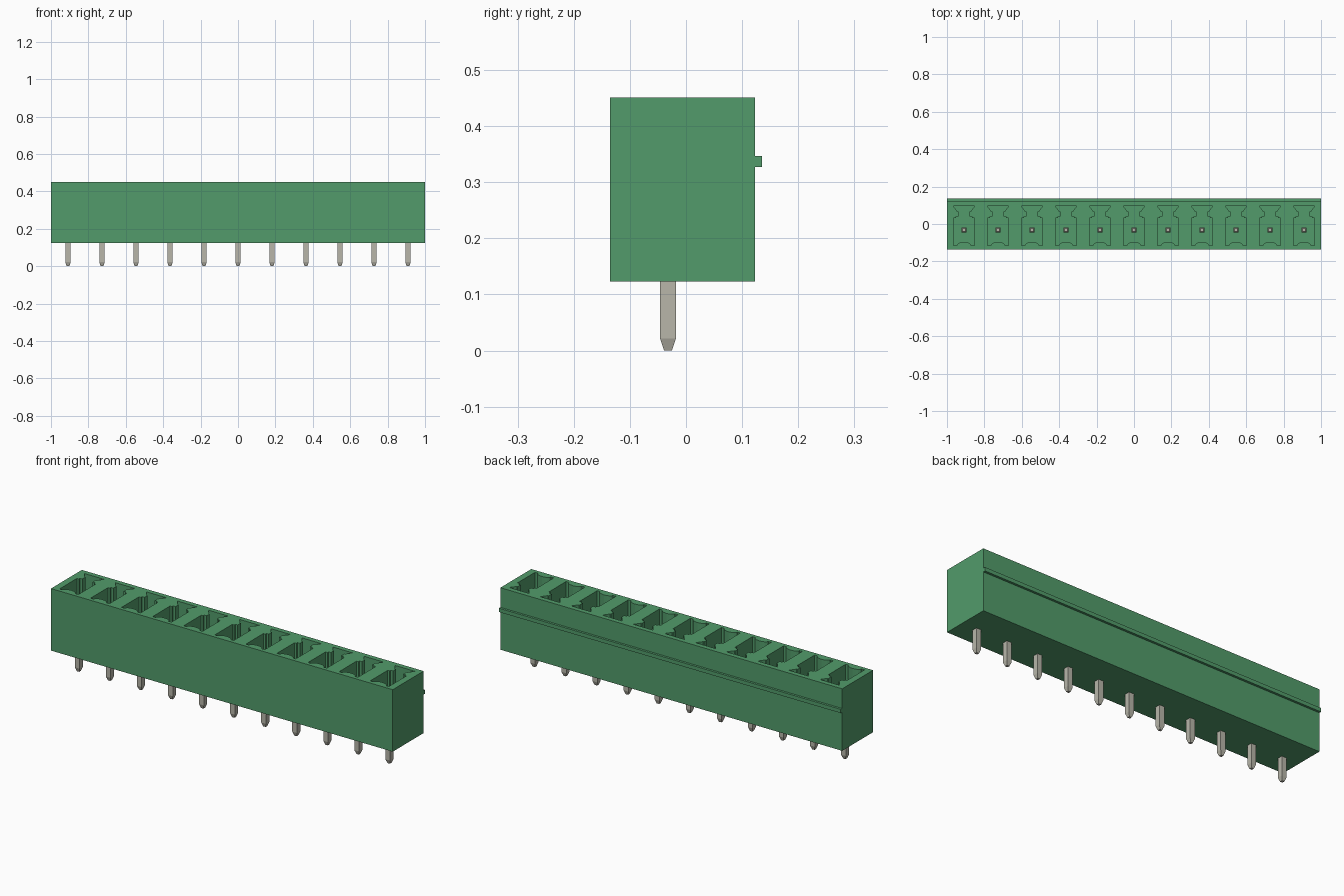
import bpy, bmesh, math

cube = bpy.data.objects.get("Cube")
if cube:
    bpy.data.objects.remove(cube, do_unlink=True)

COUNT, PITCH = 11, 0.1818
PIN_Y = -0.032
BOTTOM, TOP, FLOOR = 0.123, 0.451, 0.165
CENTERS = [(i - (COUNT - 1) / 2) * PITCH for i in range(COUNT)]


def material(name, rgb):
    m = bpy.data.materials.new(name)
    m.use_nodes = True
    m.diffuse_color = (*rgb, 1)
    bsdf = next(n for n in m.node_tree.nodes if n.type == 'BSDF_PRINCIPLED')
    bsdf.inputs["Base Color"].default_value = (*rgb, 1)
    return m


def add_object(name, bm, mat):
    bmesh.ops.recalc_face_normals(bm, faces=bm.faces)
    mesh = bpy.data.meshes.new(name)
    bm.to_mesh(mesh)
    bm.free()
    mesh.materials.append(mat)
    ob = bpy.data.objects.new(name, mesh)
    bpy.context.collection.objects.link(ob)
    return ob


def loft(bm, rings):
    """Skin a stack of closed rings and cap both ends."""
    loops = [[bm.verts.new(p) for p in ring] for ring in rings]
    n = len(loops[0])
    for a, b in zip(loops, loops[1:]):
        for i in range(n):
            j = (i + 1) % n
            bm.faces.new((a[i], a[j], b[j], b[i]))
    bm.faces.new(loops[0])
    bm.faces.new(loops[-1])


green = material("housing green", (0.085, 0.33, 0.145))
metal = material("pin metal", (0.48, 0.47, 0.40))

# Housing: side profile with the rear rib, drawn out along x
profile = [(-0.135, BOTTOM), (0.123, BOTTOM), (0.123, 0.327), (0.135, 0.327),
           (0.135, 0.347), (0.123, 0.347), (0.123, TOP), (-0.135, TOP)]
bm = bmesh.new()
loft(bm, [[(x, y, z) for y, z in profile] for x in (-1, 1)])
housing = add_object("housing", bm, green)

# Socket outline: half of it, mirrored; the front wall has a rounded key
half = [(0.058, 0.097), (0.035, 0.066), (0.030, 0.066), (0.030, 0.040),
        (0.044, 0.040), (0.044, 0.031), (0.055, 0.031), (0.055, -0.115)]
half += [(0.038 * math.cos(a), -0.115 + 0.020 * math.sin(a))
         for a in (math.radians(d) for d in (0, 22, 45, 67))]
outline = half + [(0, -0.095)] + [(-x, y) for x, y in reversed(half)]

bm = bmesh.new()
for cx in CENTERS:
    loft(bm, [[(cx + x, y, z) for x, y in outline] for z in (FLOOR, TOP + 0.05)])
cutter = add_object("socket_cutter", bm, green)
cutter.hide_render = True

# Cut the sockets, then discard the cutter
mod = housing.modifiers.new("sockets", 'BOOLEAN')
mod.operation = 'DIFFERENCE'
mod.solver = 'EXACT'
mod.object = cutter
bpy.context.view_layer.objects.active = housing
bpy.ops.object.modifier_apply(modifier=mod.name)
bpy.data.objects.remove(cutter, do_unlink=True)

# Contact pins: square bars with tapered ends
PIN_RINGS = [(0.0, 0.007), (0.021, 0.014), (0.360, 0.014), (0.378, 0.007)]
for i, cx in enumerate(CENTERS):
    bm = bmesh.new()
    loft(bm, [[(cx + sx * r, PIN_Y + sy * r, z)
               for sx, sy in ((-1, -1), (1, -1), (1, 1), (-1, 1))]
              for z, r in PIN_RINGS])
    add_object(f"contact_pin_{i + 1}", bm, metal)
